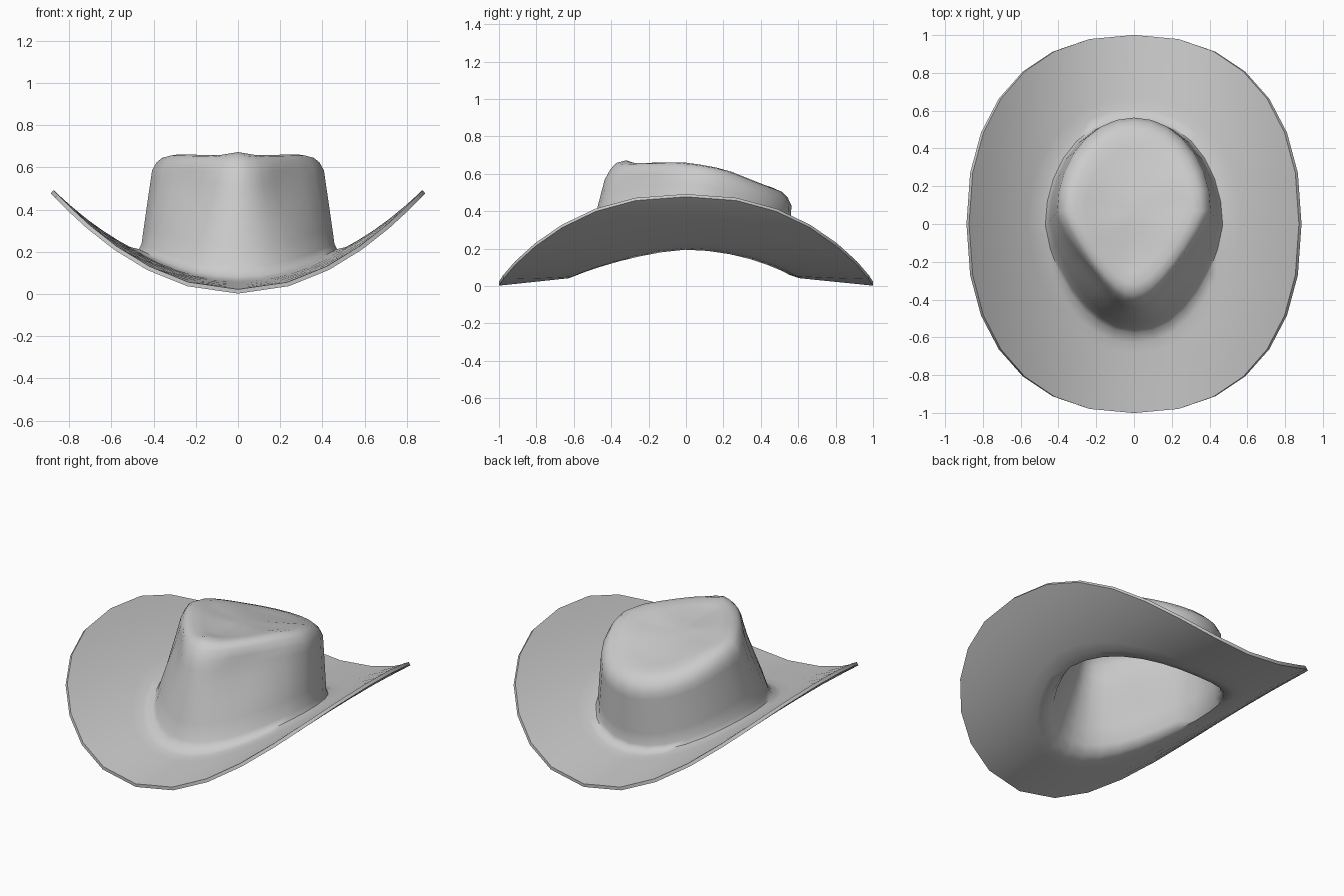
import bpy, bmesh
from math import sin, cos, pi, exp
from mathutils import Vector

if "Cube" in bpy.data.objects:
    bpy.data.objects.remove(bpy.data.objects["Cube"])

N = 28  # sides around the hat
ANGLES = [2 * pi * i / N for i in range(N)]  # angle 0 faces the front (-y)


def spow(v, p):
    return (abs(v) ** p) * (1 if v >= 0 else -1)


def outer(a):  # brim edge outline
    return Vector((0.88 * spow(sin(a), 0.87), -spow(cos(a), 0.87)))


def base(a, s=1.0):  # egg-shaped crown base
    c = cos(a)
    return Vector((0.455 * spow(sin(a), 0.92) * (1 - 0.15 * max(0, c)) * s,
                   -0.01 - 0.55 * c * s))


def top(a, s=1.0):  # teardrop crown top, narrow at the front
    c = cos(a)
    return Vector((0.385 * sin(a) * (1 - 0.45 * max(0, c)) * s,
                   0.06 + (0.01 - 0.475 * c) * s))


PROFILE = [(-0.6, 0.60), (-0.4, 0.61), (-0.3, 0.625), (0.0, 0.63),
           (0.2, 0.595), (0.4, 0.515), (0.6, 0.445)]


def top_height(y):  # side profile of the crown's upper edge
    for (y0, z0), (y1, z1) in zip(PROFILE, PROFILE[1:]):
        if y <= y1:
            return z0 + (z1 - z0) * (y - y0) / (y1 - y0)
    return PROFILE[-1][1]


def brim_height(x, t):  # brim curls up to both sides
    return 0.012 + 0.61 * x * x + 0.042 * (1 - t)


bm = bmesh.new()
rings = []


def add_ring(fn):
    rings.append([bm.verts.new(fn(a)) for a in ANGLES])


# Brim, from its edge in to the crown
for t in (1, 0.96, 0.8, 0.6, 0.4, 0.2, 0.06):
    def brim_point(a, t=t):
        p = base(a, 1.08).lerp(outer(a), t)
        return (p.x, p.y, brim_height(p.x, t))
    add_ring(brim_point)

# Crown wall with a pinch on each side of the front
for f in (0.035, 0.12, 0.3, 0.5, 0.68, 0.82, 0.92):
    def wall_point(a, f=f):
        b = base(a, 1.03 if f < 0.1 else 1.0)
        p = b.lerp(top(a, 1.02), f)
        side = min(a, 2 * pi - a)
        dent = 0.07 * exp(-((side - 0.85) / 0.35) ** 2 - ((f - 0.8) / 0.3) ** 2)
        p *= 1 - dent
        z0 = brim_height(b.x, 0)
        return (p.x, p.y, z0 + f * (top_height(p.y) - z0))
    add_ring(wall_point)

# Rounded shoulder and dished crown top
for s, lift in ((0.98, 0.0), (0.92, 0.018), (0.82, 0.022), (0.68, 0.012),
                (0.5, -0.004), (0.25, -0.012)):
    def top_point(a, s=s, lift=lift):
        p = top(a, s)
        bump = 0.02 * exp(-(p.x / 0.06) ** 2 - ((p.y + 0.34) / 0.06) ** 2)
        return (p.x, p.y, top_height(p.y) + lift + bump)
    add_ring(top_point)

for r0, r1 in zip(rings, rings[1:]):
    for i in range(N):
        j = (i + 1) % N
        bm.faces.new((r0[i], r0[j], r1[j], r1[i]))
tip = bm.verts.new((0, 0.06, top_height(0.06) - 0.014))
for i in range(N):
    bm.faces.new((rings[-1][i], rings[-1][(i + 1) % N], tip))
bm.normal_update()

mesh = bpy.data.meshes.new("hat_felt")
bm.to_mesh(mesh)
bm.free()
hat = bpy.data.objects.new("hat_felt", mesh)
bpy.context.collection.objects.link(hat)
bpy.context.view_layer.objects.active = hat
hat.select_set(True)

# Felt thickness, open underneath
solid = hat.modifiers.new("thickness", 'SOLIDIFY')
solid.thickness = 0.02
solid.offset = 0
bpy.ops.object.modifier_apply(modifier=solid.name)
bpy.ops.object.shade_smooth_by_angle(angle=pi / 3)
